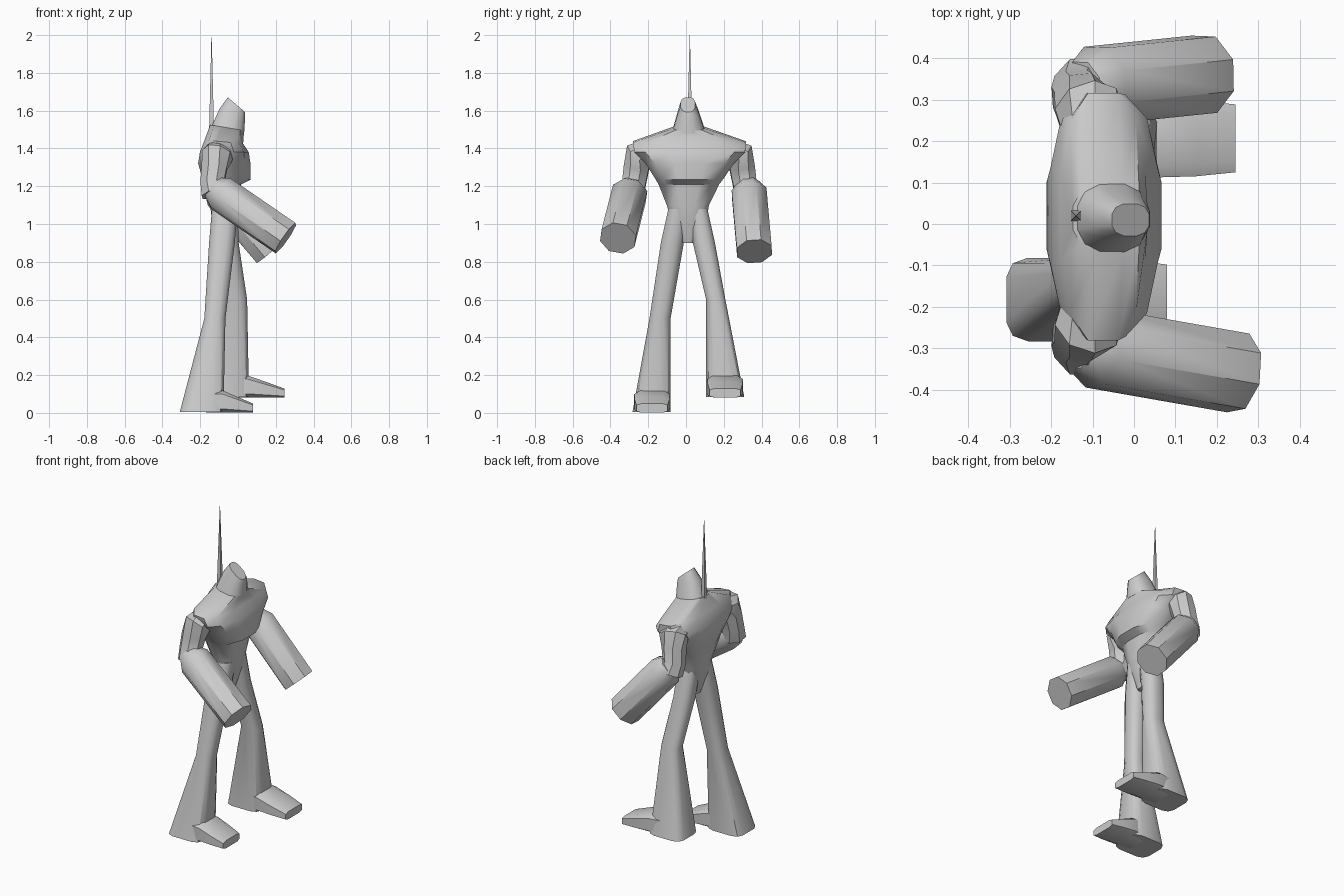
import bpy, bmesh, math
from mathutils import Vector

if "Cube" in bpy.data.objects:
    bpy.data.objects.remove(bpy.data.objects["Cube"])


def ring(c, u, v, n=12, p=0.8):
    """Closed super-ellipse loop around c, spanned by half-axes u and v (p<1 is boxier)."""
    pts = []
    for i in range(n):
        a = 2 * math.pi * (i + 0.5) / n
        ca, sa = math.cos(a), math.sin(a)
        pts.append(Vector(c) + Vector(u) * math.copysign(abs(ca) ** p, ca)
                   + Vector(v) * math.copysign(abs(sa) ** p, sa))
    return pts


def loft(name, rings, angle=40):
    bm = bmesh.new()
    loops = [[bm.verts.new(q) for q in r] for r in rings]
    for a, b in zip(loops, loops[1:]):
        for i in range(len(a)):
            j = (i + 1) % len(a)
            bm.faces.new((a[i], a[j], b[j], b[i]))
    bm.faces.new(loops[0])
    bm.faces.new(loops[-1])
    bmesh.ops.recalc_face_normals(bm, faces=bm.faces)
    me = bpy.data.meshes.new(name)
    bm.to_mesh(me)
    bm.free()
    ob = bpy.data.objects.new(name, me)
    bpy.context.collection.objects.link(ob)
    bpy.ops.object.select_all(action='DESELECT')
    ob.select_set(True)
    bpy.context.view_layer.objects.active = ob
    bpy.ops.object.shade_smooth_by_angle(angle=math.radians(angle))
    return ob


def slab(x0, x1, y0, y1, z, tilt=0, n=12, p=0.8):
    """Roughly horizontal ring filling an x/y box; tilt raises the +x side."""
    return ring(((x0 + x1) / 2, (y0 + y1) / 2, z), ((x1 - x0) / 2, 0, tilt),
                (0, (y1 - y0) / 2, 0), n, p)


def tube(name, stations, n=8, p=1.0):
    """Limb along a path of (point, radius), rings square to the path."""
    pts = [Vector(s[0]) for s in stations]
    rings = []
    for i, (c, r) in enumerate(stations):
        t = (pts[min(i + 1, len(pts) - 1)] - pts[max(i - 1, 0)]).normalized()
        u = t.cross(Vector((1, 0, 0.3))).normalized()
        rings.append(ring(c, u * r, t.cross(u) * r, n, p))
    return loft(name, rings)


# torso: pelvis, waist, overhanging chest, sloping shoulders
loft("torso", [
    slab(-0.10, -0.03, -0.02, 0.04, 0.90),
    slab(-0.14, 0.00, -0.08, 0.11, 1.02),
    slab(-0.15, 0.01, -0.105, 0.125, 1.10),
    slab(-0.18, 0.02, -0.15, 0.18, 1.21),
    slab(-0.19, 0.07, -0.165, 0.20, 1.235),
    slab(-0.215, 0.07, -0.22, 0.26, 1.32),
    slab(-0.205, 0.06, -0.28, 0.32, 1.38, 0, 12, 0.7),
    slab(-0.18, 0.03, -0.29, 0.325, 1.435, -0.01, 12, 0.8),
    slab(-0.15, 0.035, -0.07, 0.10, 1.51, -0.015),
])

# hooded head, crown tilted forward
loft("head", [
    slab(-0.15, 0.035, -0.075, 0.105, 1.49, -0.01),
    slab(-0.10, 0.04, -0.045, 0.07, 1.59, -0.02),
    slab(-0.055, 0.038, -0.03, 0.05, 1.632, -0.04),
])

# thin spike behind the head
loft("spike", [ring((-0.14, 0.02, z), (r, 0, 0), (0, r, 0), 4, 1)
               for z, r in ((1.38, 0.022), (1.65, 0.013), (2.0, 0.001))])

# arms: upper arm and wide sleeve
for side, s, end in (("right", 0, (0.252, -0.36, 0.925)), ("left", 1, (0.17, 0.362, 0.855))):
    f = (lambda y: 0.035 - y) if s else (lambda y: y)
    tube("upper_arm_" + side, [
        ((-0.10, f(-0.20), 1.375), 0.075),
        ((-0.11, f(-0.245), 1.365), 0.085),
        ((-0.125, f(-0.262), 1.30), 0.072),
        ((-0.135, f(-0.275), 1.22), 0.068),
        ((-0.12, f(-0.295), 1.16), 0.078),
    ])
    start = Vector((-0.09, f(-0.30), 1.16))
    d = (Vector(end) - start).normalized()
    tube("sleeve_" + side, [
        (start - d * 0.06, 0.065),
        (start, 0.1),
        (end, 0.1),
    ])

# legs: slim to the knee, flared to the hem
loft("right_leg", [
    slab(-0.14, 0.00, -0.095, 0.02, 1.08),
    slab(-0.155, -0.015, -0.135, -0.01, 0.90),
    slab(-0.18, -0.065, -0.195, -0.08, 0.50),
    slab(-0.31, -0.075, -0.285, -0.08, 0.005, 0, 12, 0.45),
])
loft("left_leg", [
    slab(-0.13, 0.00, 0.01, 0.115, 1.08),
    slab(-0.12, 0.005, 0.035, 0.155, 0.90),
    slab(-0.075, 0.05, 0.105, 0.21, 0.60),
    slab(-0.17, 0.06, 0.105, 0.31, 0.085, 0, 12, 0.45),
])


# feet: wedges reaching forward from the hem
def foot(name, xs, y, z):
    rings = []
    for x, w, h in zip(xs, (0.085, 0.098, 0.095, 0.085), (0.12, 0.12, 0.085, 0.05)):
        rings.append(ring((x, y, z + h / 2), (0, w, 0), (0, 0, h / 2), 8, 0.45))
    loft(name, rings)


foot("right_foot", (-0.17, -0.08, 0.00, 0.08), -0.18, 0)
foot("left_foot", (-0.03, 0.05, 0.15, 0.245), 0.207, 0.08)
